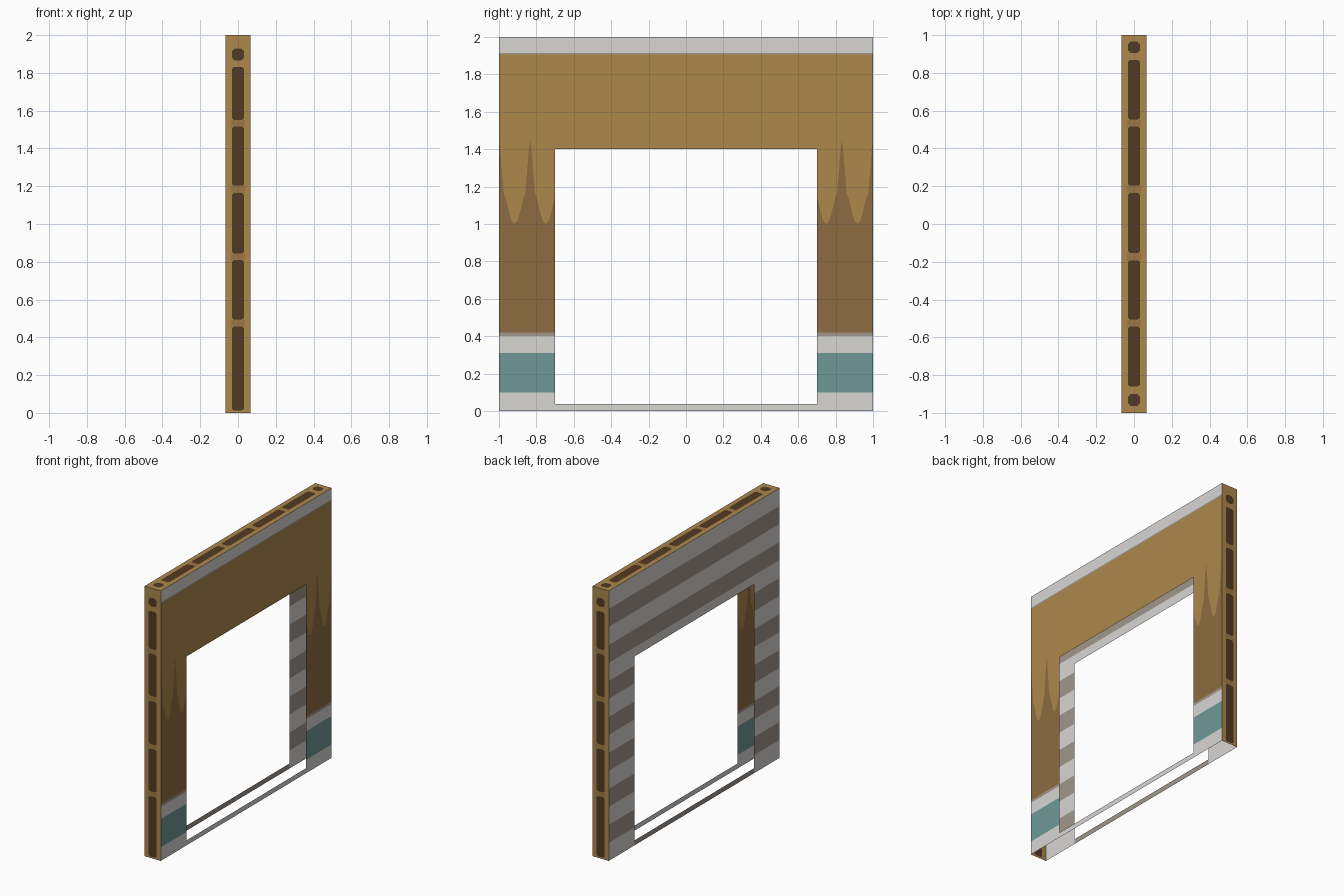
import bpy
from mathutils import Vector

if "Cube" in bpy.data.objects:
    bpy.data.objects.remove(bpy.data.objects["Cube"])

W, OPEN_Y, OPEN_Z, SILL = 0.067, 0.7, 1.4, 0.037


def srgb(*c):
    return [((v / 255 + 0.055) / 1.055) ** 2.4 for v in c] + [1]


COLOURS = {
    "light_grey": srgb(216, 215, 212),
    "warm_grey": srgb(160, 151, 140),
    "teal": srgb(111, 153, 151),
    "ochre": srgb(174, 135, 75),
    "brown": srgb(142, 108, 65),
    "dark_brown": srgb(82, 58, 36),
    "connector_brown": srgb(158, 119, 69),
}
NAMES = list(COLOURS)
MATS = []
for name, col in COLOURS.items():
    m = bpy.data.materials.new(name)
    m.diffuse_color = col
    m.use_nodes = True
    m.node_tree.nodes["Principled BSDF"].inputs["Base Color"].default_value = m.diffuse_color
    MATS.append(m)


class Sheet:
    """Flat sheet made of coloured 2D polygons, mapped to 3D by a function."""

    def __init__(self, name, to3d, normal):
        self.name, self.to3d, self.normal = name, to3d, Vector(normal)
        self.verts, self.index, self.faces, self.cols = [], {}, [], []

    def vert(self, p):
        key = (round(p[0], 5), round(p[1], 5))
        if key not in self.index:
            self.index[key] = len(self.verts)
            self.verts.append(self.to3d(*key))
        return self.index[key]

    def poly(self, pts, col):
        area = sum(a[0] * b[1] - b[0] * a[1] for a, b in zip(pts, pts[1:] + pts[:1]))
        if abs(area) < 1e-7:
            return
        ids = list(dict.fromkeys(self.vert(p) for p in pts))
        # Newell normal decides the winding
        n, vs = Vector(), [Vector(self.verts[i]) for i in ids]
        for a, b in zip(vs, vs[1:] + vs[:1]):
            n += a.cross(b)
        if n.dot(self.normal) < 0:
            ids.reverse()
        self.faces.append(ids)
        self.cols.append(NAMES.index(col))

    def rect(self, a0, a1, b0, b1, col):
        self.poly([(a0, b0), (a1, b0), (a1, b1), (a0, b1)], col)

    def build(self):
        me = bpy.data.meshes.new(self.name)
        me.from_pydata(self.verts, [], self.faces)
        for m in MATS:
            me.materials.append(m)
        for p, c in zip(me.polygons, self.cols):
            p.material_index = c
        me.update()
        bpy.context.collection.objects.link(bpy.data.objects.new(self.name, me))


# Inner wall (+x): skirting bands, brown lower wall with pointed crest, ochre above
inner = Sheet("inner_wall", lambda y, z: (W, y, z), (1, 0, 0))
BANDS = [(0, 0.10, "light_grey"), (0.10, 0.31, "teal"), (0.31, 0.40, "light_grey"),
         (0.40, 0.42, "warm_grey")]
CREST = [(0, 1.45), (0.006, 1.41), (0.017, 1.27), (0.025, 1.17), (0.038, 1.13),
         (0.055, 1.06), (0.066, 1.02), (0.0834, 1.0)]


def crest(y):
    d = abs(y * 6 - round(y * 6)) / 6
    for (d0, h0), (d1, h1) in zip(CREST, CREST[1:]):
        if d <= d1:
            return h0 + (h1 - h0) * (d - d0) / (d1 - d0)
    return 1.0


ys = {OPEN_Y, 1.0}
for peak in (4, 5, 6):
    for d, _ in CREST:
        ys |= {round(y, 4) for y in (peak / 6 - d, peak / 6 + d) if OPEN_Y < y < 1}
ys = sorted(ys)
for s in (-1, 1):
    for z0, z1, col in BANDS:
        inner.rect(s * OPEN_Y, s, z0, z1, col)
    for a, b in zip(ys, ys[1:]):
        ha, hb = crest(a), crest(b)
        inner.poly([(s * a, 0.42), (s * b, 0.42), (s * b, hb), (s * a, ha)], "brown")
        inner.poly([(s * a, ha), (s * b, hb), (s * b, 1.905), (s * a, 1.905)], "ochre")
inner.rect(-OPEN_Y, OPEN_Y, OPEN_Z, 1.905, "ochre")
inner.rect(-1, 1, 1.905, 1.915, "warm_grey")
inner.rect(-1, 1, 1.915, 2, "light_grey")
inner.rect(-OPEN_Y, OPEN_Y, 0, SILL, "light_grey")
inner.build()

# Outer wall (-x): fifteen alternating siding boards around the opening
outer = Sheet("outer_siding", lambda y, z: (-W, y, z), (-1, 0, 0))
for i in range(15):
    z0, z1 = i / 7.5, (i + 1) / 7.5
    col = "warm_grey" if i % 2 else "light_grey"
    low = min(z1, OPEN_Z)
    if z0 < low:
        outer.rect(-1, -OPEN_Y, z0, low, col)
        outer.rect(OPEN_Y, 1, z0, low, col)
    if z1 > OPEN_Z:
        outer.rect(-1, 1, max(z0, OPEN_Z), z1, col)
outer.rect(-OPEN_Y, OPEN_Y, 0, SILL, "warm_grey")
outer.build()


# Edge sheets: ochre border with a column of chamfered dark slots
def edge_sheet(name, to3d, normal, start, end, slots):
    sh = Sheet(name, to3d, normal)
    s = 0.033
    prev = start
    for k, (a, b) in enumerate(slots + [(end, end)]):
        gap = "connector_brown" if 0 < a - prev < 0.06 and 0 < k < len(slots) \
            and b - a > 0.1 and slots[k - 1][1] - slots[k - 1][0] > 0.1 else "ochre"
        sh.rect(-W, -s - 0.004, prev, a, "ochre")
        sh.rect(s + 0.004, W, prev, a, "ochre")
        sh.rect(-s - 0.004, s + 0.004, prev, a, gap)
        if b > a:
            c = 0.016 if b - a < 0.1 else 0.01
            half = [(s - c, a), (s, a + c), (s, b - c), (s - c, b)]
            sh.poly(half + [(-x, z) for x, z in reversed(half)], "dark_brown")
            for m in (-1, 1):
                sh.poly([(m * W, a)] + [(m * x, z) for x, z in half] + [(m * W, b)], "ochre")
        prev = b
    sh.build()


side = [(0.012, 0.457), (0.495, 0.81), (0.845, 1.163), (1.203, 1.515),
        (1.55, 1.83), (1.866, 1.93)]
top = [(-0.963, -0.9), (-0.86, -0.543), (-0.505, -0.192), (-0.153, 0.163),
       (0.203, 0.515), (0.553, 0.867), (0.905, 0.967)]
edge_sheet("front_edge", lambda x, z: (x, -1, z), (0, -1, 0), 0, 2, side)
edge_sheet("back_edge", lambda x, z: (x, 1, z), (0, 1, 0), 0, 2, side)
edge_sheet("top_edge", lambda x, y: (x, y, 2), (0, 0, 1), -1, 1, top)
